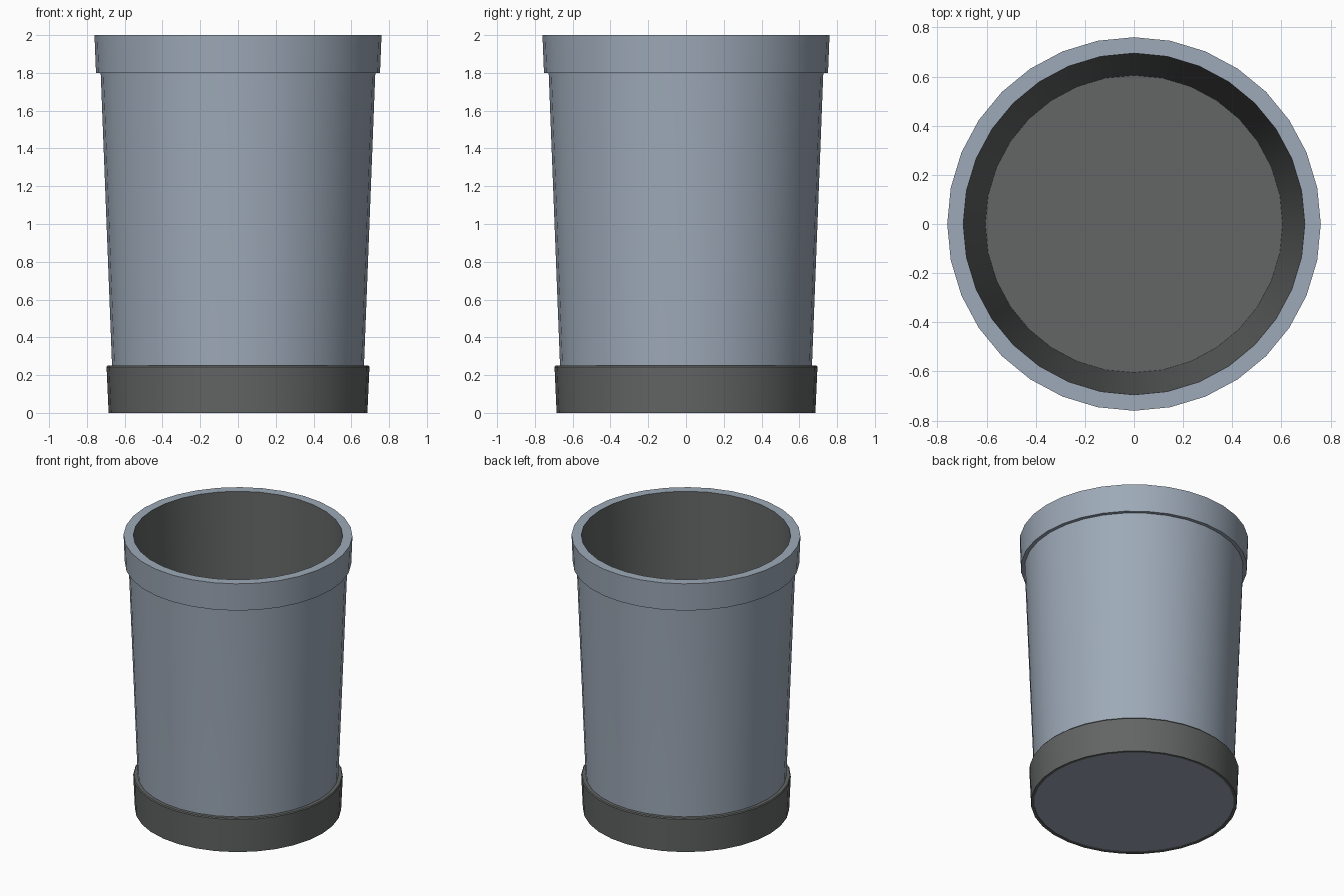
import bpy, bmesh, math

cube = bpy.data.objects.get("Cube")
if cube:
    bpy.data.objects.remove(cube, do_unlink=True)

SIDES = 32


def material(name, rgb):
    mat = bpy.data.materials.new(name)
    mat.use_nodes = True
    mat.diffuse_color = (*rgb, 1)
    mat.node_tree.nodes["Principled BSDF"].inputs["Base Color"].default_value = (*rgb, 1)
    return mat


def lathe(name, profile, mat, closed=False):
    """Spin (radius, z) points round the z axis; radius 0 makes a cap centre."""
    bm = bmesh.new()
    rings = []
    for r, z in profile:
        if r == 0:
            rings.append([bm.verts.new((0, 0, z))] * SIDES)
        else:
            angles = [math.tau * i / SIDES for i in range(SIDES)]
            rings.append([bm.verts.new((r * math.cos(a), r * math.sin(a), z)) for a in angles])
    pairs = list(zip(rings, rings[1:]))
    if closed:
        pairs.append((rings[-1], rings[0]))
    for low, high in pairs:
        for i in range(SIDES):
            j = (i + 1) % SIDES
            corners = dict.fromkeys((low[i], low[j], high[j], high[i]))
            bm.faces.new(list(corners))
    mesh = bpy.data.meshes.new(name)
    bm.to_mesh(mesh)
    bm.free()
    obj = bpy.data.objects.new(name, mesh)
    bpy.context.collection.objects.link(obj)
    mesh.materials.append(mat)
    bpy.ops.object.select_all(action="DESELECT")
    obj.select_set(True)
    bpy.context.view_layer.objects.active = obj
    bpy.ops.object.shade_smooth_by_angle(angle=math.radians(30))
    return obj


steel = material("blue grey metal", (0.34, 0.40, 0.48))
rubber = material("dark grey", (0.125, 0.13, 0.13))

# Tapered outer wall with the stepped rim, closed underneath
lathe("outer_body", [(0, 0.004), (0.665, 0.004), (0.667, 0.25), (0.727, 1.8),
                     (0.752, 1.8), (0.76, 2), (0.695, 2)], steel)

# Dark lining: wall and floor
lathe("inner_lining", [(0.695, 2), (0.605, 0.06), (0, 0.06)], rubber)

# Dark band round the foot, with a small chamfer on its upper edge
lathe("base_band", [(0.664, 0), (0.685, 0), (0.696, 0.243), (0.691, 0.25),
                    (0.664, 0.25)], rubber, closed=True)
